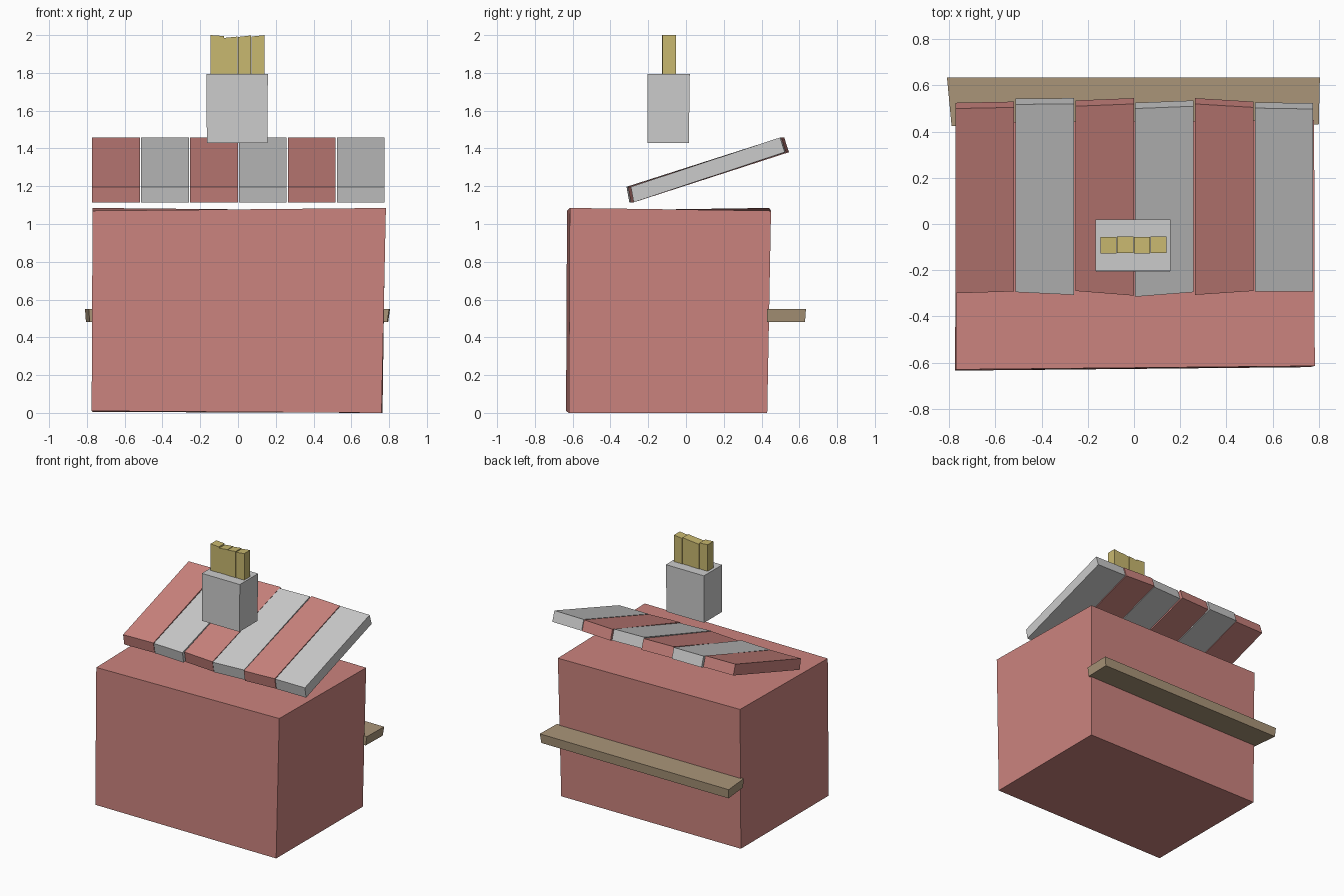
import bpy


def material(name, rgb):
    m = bpy.data.materials.new(name)
    m.diffuse_color = (*rgb, 1)
    return m


RED = material("red", (0.60, 0.23, 0.21))
GREY = material("light_grey", (0.65, 0.65, 0.65))
WOOD = material("wood", (0.40, 0.30, 0.19))
YELLOW = material("yellow", (0.58, 0.48, 0.16))


def block(name, bottom, top, mat):
    """Irregular box; each quad runs front left, front right, back right, back left."""
    me = bpy.data.meshes.new(name)
    faces = [(3, 2, 1, 0), (4, 5, 6, 7)]
    faces += [(i, (i + 1) % 4, (i + 1) % 4 + 4, i + 4) for i in range(4)]
    me.from_pydata(bottom + top, [], faces)
    me.materials.append(mat)
    ob = bpy.data.objects.new(name, me)
    bpy.context.collection.objects.link(ob)
    return ob


def rect(x0, x1, y0, y1, z):
    return [(x0, y0, z), (x1, y0, z), (x1, y1, z), (x0, y1, z)]


# Slightly crooked stall body
block("stall_body",
      [(-0.775, -0.635, 0.01), (0.76, -0.62, 0), (0.765, 0.43, 0), (-0.77, 0.43, 0.005)],
      [(-0.77, -0.63, 1.07), (0.783, -0.615, 1.085), (0.78, 0.45, 1.07), (-0.77, 0.44, 1.085)],
      RED)

# Shelf along the back
block("shelf",
      [(-0.785, 0.425, 0.48), (0.79, 0.43, 0.48), (0.795, 0.63, 0.48), (-0.805, 0.63, 0.48)],
      [(-0.79, 0.425, 0.55), (0.80, 0.43, 0.55), (0.805, 0.635, 0.55), (-0.81, 0.635, 0.55)],
      WOOD)

# Sloping awning slats: y of the front left, front right, back left, back right
slats = [(-0.295, -0.287, 0.525, 0.53), (-0.29, -0.302, 0.543, 0.545),
         (-0.285, -0.305, 0.535, 0.545), (-0.31, -0.29, 0.525, 0.535),
         (-0.302, -0.285, 0.545, 0.53), (-0.287, -0.287, 0.527, 0.523)]
for i, (fl, fr, bl, br) in enumerate(slats):
    x0 = -0.772 + i * 0.259
    x1 = x0 + 0.253
    block(f"awning_slat_{i + 1}",
          [(x0, fl + 0.01, 1.115), (x1, fr + 0.01, 1.115), (x1, br, 1.38), (x0, bl, 1.38)],
          [(x0, fl - 0.005, 1.197), (x1, fr - 0.005, 1.197),
           (x1, br - 0.025, 1.458), (x0, bl - 0.025, 1.458)],
          GREY if i % 2 else RED)

# Carton of fries floating over the awning
block("fries_carton", rect(-0.165, 0.155, -0.205, 0.015, 1.43),
      rect(-0.167, 0.158, -0.203, 0.02, 1.795), GREY)
heights = [(2.0, 1.995), (1.985, 1.992), (1.99, 1.998), (1.992, 2.0)]
for i, (hl, hr) in enumerate(heights):
    x0 = -0.145 + i * 0.072
    x1 = x0 + 0.07
    y0, y1 = -0.127 + 0.002 * (i % 2), -0.057 + 0.003 * (i % 2)
    block(f"fry_{i + 1}", rect(x0, x1, y0, y1, 1.76),
          [(x0, y0, hl), (x1, y0, hr), (x1, y1, hr), (x0, y1, hl)], YELLOW)
